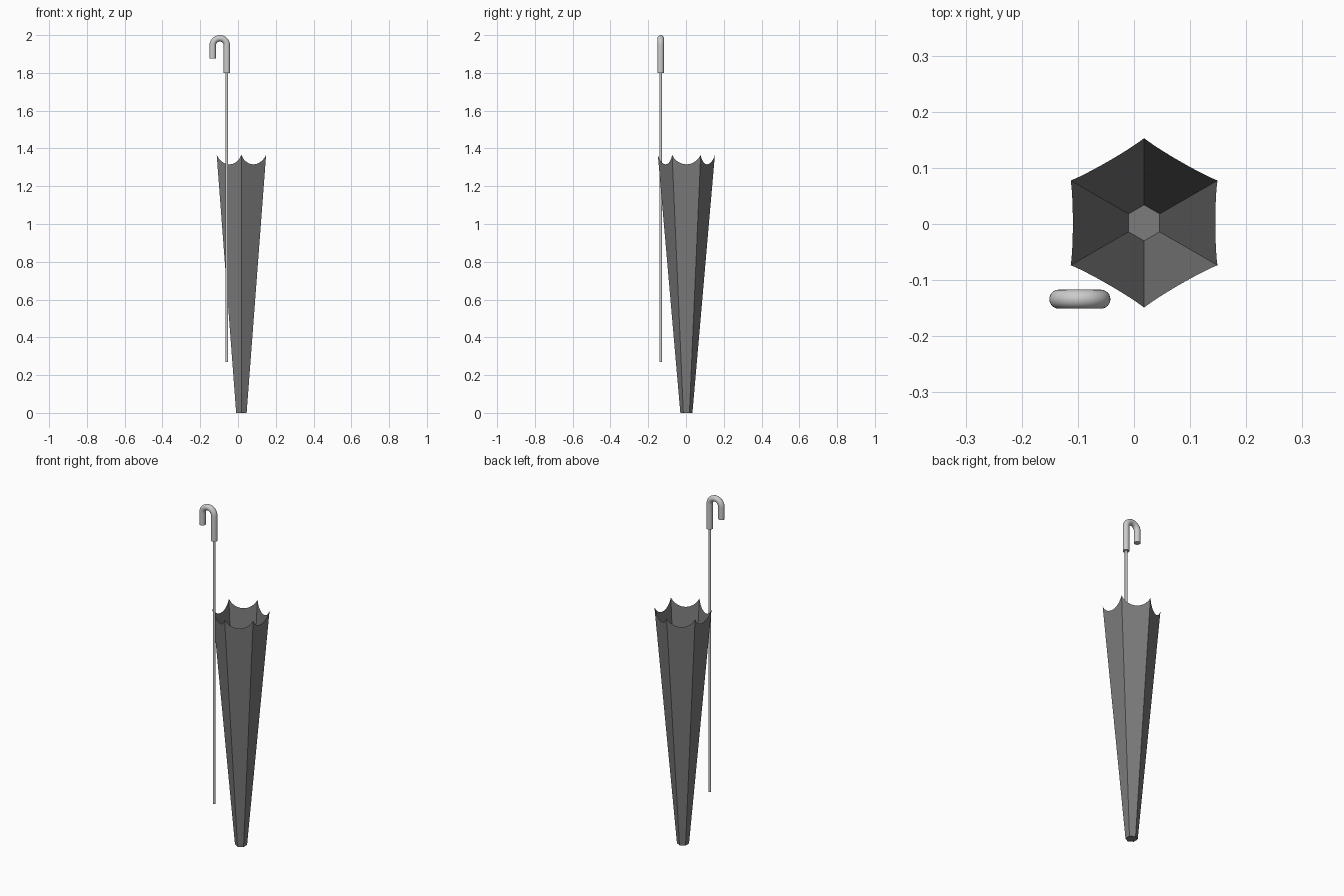
import bpy, bmesh, math
from mathutils import Vector

cube = bpy.data.objects.get("Cube")
if cube:
    bpy.data.objects.remove(cube)


def material(name, value):
    mat = bpy.data.materials.new(name)
    mat.use_nodes = True
    colour = (value, value, value, 1)
    mat.diffuse_color = colour
    mat.node_tree.nodes["Principled BSDF"].inputs["Base Color"].default_value = colour
    return mat


def add_object(name, bm, mat, smooth=False):
    bmesh.ops.recalc_face_normals(bm, faces=bm.faces)
    mesh = bpy.data.meshes.new(name)
    bm.to_mesh(mesh)
    bm.free()
    mesh.materials.append(mat)
    obj = bpy.data.objects.new(name, mesh)
    bpy.context.collection.objects.link(obj)
    if smooth:
        bpy.ops.object.select_all(action='DESELECT')
        obj.select_set(True)
        bpy.context.view_layer.objects.active = obj
        bpy.ops.object.shade_smooth_by_angle(angle=math.radians(40))
    return obj


def tube(name, path, radius, sides, mat):
    """Capped round tube along a path lying in an XZ plane."""
    bm = bmesh.new()
    side = Vector((0, 1, 0))
    rings = []
    for i, p in enumerate(path):
        along = (path[min(i + 1, len(path) - 1)] - path[max(i - 1, 0)]).normalized()
        out = along.cross(side)
        angles = [math.tau * k / sides for k in range(sides)]
        rings.append([bm.verts.new(p + radius * (math.cos(a) * out + math.sin(a) * side))
                      for a in angles])
    for a, b in zip(rings, rings[1:]):
        for k in range(sides):
            n = (k + 1) % sides
            bm.faces.new((a[k], a[n], b[n], b[k]))
    bm.faces.new(rings[0])
    bm.faces.new(rings[-1])
    return add_object(name, bm, mat, True)


fabric = material("dark grey fabric", 0.2)
metal = material("light grey metal", 0.6)

# Canopy: six flat tapering panels with scalloped upper edges and a closed tip
TIP_R, RIM_R, HEIGHT, DIP, STEPS = 0.032, 0.151, 1.366, 0.05, 16
CENTRE = Vector((0.018, 0.002, 0))
half = RIM_R / 2
arc_r = (half ** 2 + DIP ** 2) / (2 * DIP)
dirs = [Vector((math.sin(k * math.pi / 3), math.cos(k * math.pi / 3), 0)) for k in range(6)]
bm = bmesh.new()
tip = [bm.verts.new(CENTRE + d * TIP_R) for d in dirs]
for k in range(6):
    n = (k + 1) % 6
    rim = []
    for i in range(STEPS + 1):
        t = i / STEPS
        x = (2 * t - 1) * half
        z = HEIGHT - (math.sqrt(arc_r ** 2 - x ** 2) - (arc_r - DIP))
        r = TIP_R + (RIM_R - TIP_R) * z / HEIGHT
        rim.append(bm.verts.new(CENTRE + dirs[k].lerp(dirs[n], t) * r + Vector((0, 0, z))))
    bm.faces.new([tip[n], tip[k]] + rim)
bm.faces.new(tip)
bmesh.ops.remove_doubles(bm, verts=bm.verts, dist=0.0001)
add_object("canopy", bm, fabric)

# Shaft standing beside the canopy
ROD_X, ROD_Y = -0.059, -0.134
tube("shaft", [Vector((ROD_X, ROD_Y, z)) for z in (0.27, 1.81)], 0.007, 16, metal)

# Crook handle
BEND, GRIP = 0.0375, 0.017
bend_z = 2 - GRIP - BEND
path = [Vector((ROD_X, ROD_Y, 1.8))]
for i in range(21):
    a = math.pi * i / 20
    path.append(Vector((ROD_X - BEND + BEND * math.cos(a), ROD_Y, bend_z + BEND * math.sin(a))))
path.append(Vector((ROD_X - 2 * BEND, ROD_Y, 1.875)))
tube("handle", path, GRIP, 24, metal)
